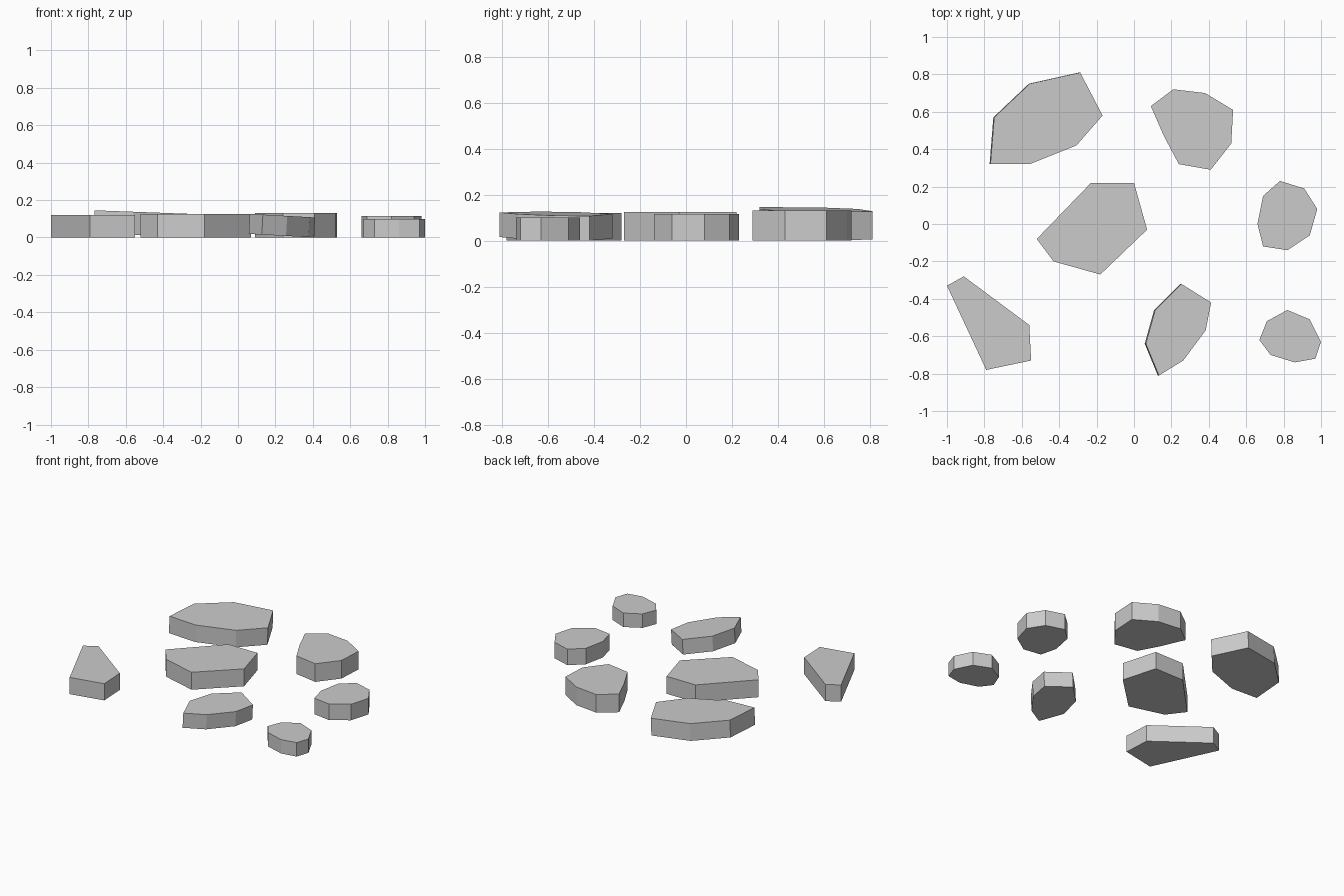
import bpy
import bmesh
from mathutils import Matrix, Vector

# Remove the default cube
default_cube = bpy.data.objects.get("Cube")
if default_cube:
    bpy.data.objects.remove(default_cube, do_unlink=True)

# One plain stone colour
stone_grey = bpy.data.materials.new("stone_grey")
stone_grey.use_nodes = True
colour = (.6, .6, .6, 1)
stone_grey.diffuse_color = colour
stone_grey.node_tree.nodes["Principled BSDF"].inputs["Base Color"].default_value = colour


def make_stone(name, thickness, outline, tilt=0):
    """Extrude a flat outline into a slab; tilt (radians) lifts its -x side."""
    bm = bmesh.new()
    base = bm.faces.new([bm.verts.new((x, y, 0)) for x, y in outline])
    extruded = bmesh.ops.extrude_face_region(bm, geom=[base], use_keep_orig=True)
    top_verts = [g for g in extruded["geom"] if isinstance(g, bmesh.types.BMVert)]
    bmesh.ops.translate(bm, verts=top_verts, vec=(0, 0, thickness))
    bmesh.ops.recalc_face_normals(bm, faces=bm.faces)

    # Tilt about the slab's middle, then rest the lowest corner on the ground
    if tilt:
        middle = sum((v.co for v in bm.verts), Vector()) / len(bm.verts)
        bmesh.ops.rotate(bm, verts=bm.verts, cent=middle,
                         matrix=Matrix.Rotation(tilt, 3, "Y"))
        lowest = min(v.co.z for v in bm.verts)
        bmesh.ops.translate(bm, verts=bm.verts, vec=(0, 0, -lowest))

    mesh = bpy.data.meshes.new(name)
    bm.to_mesh(mesh)
    bm.free()
    mesh.materials.append(stone_grey)
    stone = bpy.data.objects.new(name, mesh)
    bpy.context.collection.objects.link(stone)
    return stone


# Large slabs
make_stone("back_right_stone", .123, [
    (-.77, .32), (-.56, .32), (-.31, .42), (-.17, .58),
    (-.29, .81), (-.56, .75), (-.75, .57)], tilt=.037)
make_stone("centre_stone", .125, [
    (-.52, -.08), (-.43, -.2), (-.18, -.27), (.07, -.03), (0, .22), (-.23, .22)])
make_stone("front_right_stone", .12, [
    (-1, -.33), (-.79, -.78), (-.55, -.73), (-.56, -.54), (-.91, -.28)])

# Medium slabs
make_stone("back_left_stone", .13, [
    (.09, .63), (.16, .47), (.24, .32), (.41, .29),
    (.52, .43), (.53, .61), (.38, .7), (.21, .72)])
make_stone("front_middle_stone", .107, [
    (.06, -.64), (.13, -.81), (.26, -.73), (.38, -.57),
    (.41, -.42), (.25, -.32), (.11, -.46)], tilt=.055)

# Small rounded slabs
make_stone("left_stone", .115, [
    (.66, 0), (.69, -.12), (.82, -.14), (.94, -.06),
    (.98, .08), (.91, .19), (.78, .23), (.69, .15)])
make_stone("front_left_stone", .1, [
    (.67, -.62), (.73, -.7), (.86, -.74), (.97, -.72),
    (1, -.63), (.94, -.51), (.82, -.46), (.71, -.52)])
